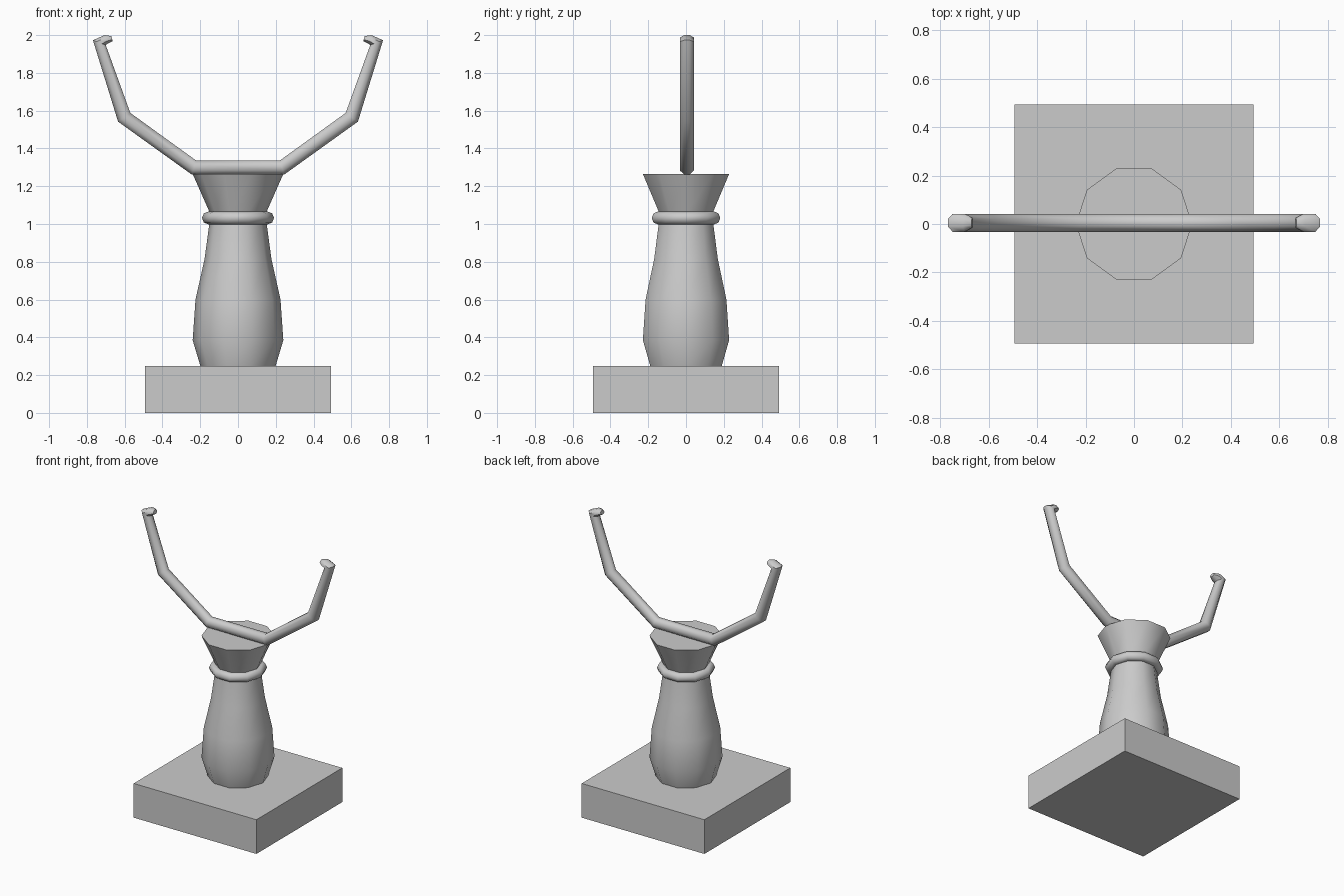
import bpy, bmesh, math
from mathutils import Vector

cube = bpy.data.objects.get("Cube")
if cube:
    bpy.data.objects.remove(cube, do_unlink=True)

SIDES = 10
COLOUR = (0.6, 0.6, 0.6, 1)
grey = bpy.data.materials.new("plain grey")
grey.use_nodes = True
grey.diffuse_color = COLOUR
grey.node_tree.nodes["Principled BSDF"].inputs["Base Color"].default_value = COLOUR


def finish(obj, angle=None):
    obj.data.materials.append(grey)
    bpy.ops.object.select_all(action="DESELECT")
    obj.select_set(True)
    bpy.context.view_layer.objects.active = obj
    if angle:
        bpy.ops.object.shade_smooth_by_angle(angle=math.radians(angle))


def skin_rings(name, rings, angle):
    """Join equal rings of points into a closed tube."""
    bm = bmesh.new()
    loops = [[bm.verts.new(p) for p in ring] for ring in rings]
    for a, b in zip(loops, loops[1:]):
        for i in range(len(a)):
            j = (i + 1) % len(a)
            bm.faces.new((a[i], a[j], b[j], b[i]))
    bm.faces.new(loops[0][::-1])
    bm.faces.new(loops[-1])
    bmesh.ops.recalc_face_normals(bm, faces=bm.faces)
    mesh = bpy.data.meshes.new(name)
    bm.to_mesh(mesh)
    bm.free()
    obj = bpy.data.objects.new(name, mesh)
    bpy.context.collection.objects.link(obj)
    finish(obj, angle)


def lathe(name, profile):
    turn = [math.tau * k / SIDES for k in range(SIDES)]
    skin_rings(name, [[(r * math.cos(t), r * math.sin(t), z) for t in turn]
                      for r, z in profile], 40)


def rod_ring(outer, inner, half_depth):
    """Eight-sided section spanning two points in the XZ plane."""
    top, low = Vector((outer[0], 0, outer[1])), Vector((inner[0], 0, inner[1]))
    middle, reach = (top + low) / 2, (top - low) / 2
    depth = Vector((0, half_depth, 0))
    grow = 1 / math.cos(math.pi / 8)
    return [middle + Vector((0, 0.005, 0))
            + reach * math.cos(t) * grow + depth * math.sin(t) * grow
            for t in [math.pi * (k + 0.5) / 4 for k in range(8)]]


# Square plinth
bpy.ops.mesh.primitive_cube_add(size=1, location=(0, 0, 0.124))
plinth = bpy.context.object
plinth.name = "plinth"
plinth.scale = (0.985, 0.985, 0.248)
finish(plinth)

# Vase-shaped column and flared cup
lathe("column", [(0.198, 0.245), (0.24, 0.385), (0.225, 0.6),
                 (0.177, 0.815), (0.152, 1.0), (0.145, 1.05)])
lathe("cup", [(0.145, 1.05), (0.24, 1.265)])

# Collar ring around the neck
bpy.ops.mesh.primitive_torus_add(major_segments=SIDES, minor_segments=8,
                                 major_radius=0.157, minor_radius=0.034,
                                 location=(0, 0, 1.032))
bpy.context.object.name = "collar"
finish(bpy.context.object, 50)

# Forked rod with hooked tips, mirrored from its left half
half = [((0.245, 1.262), (0.22, 1.335), 0.037),
        ((0.635, 1.542), (0.57, 1.588), 0.037),
        ((0.768, 1.973), (0.70, 1.947), 0.037),
        ((0.706, 2.0), (0.69, 1.955), 0.037),
        ((0.67, 1.995), (0.664, 1.968), 0.02)]
mirrored = [((-o[0], o[1]), (-i[0], i[1]), d) for o, i, d in reversed(half)]
skin_rings("forked_rod", [rod_ring(*r) for r in mirrored + half], 50)
